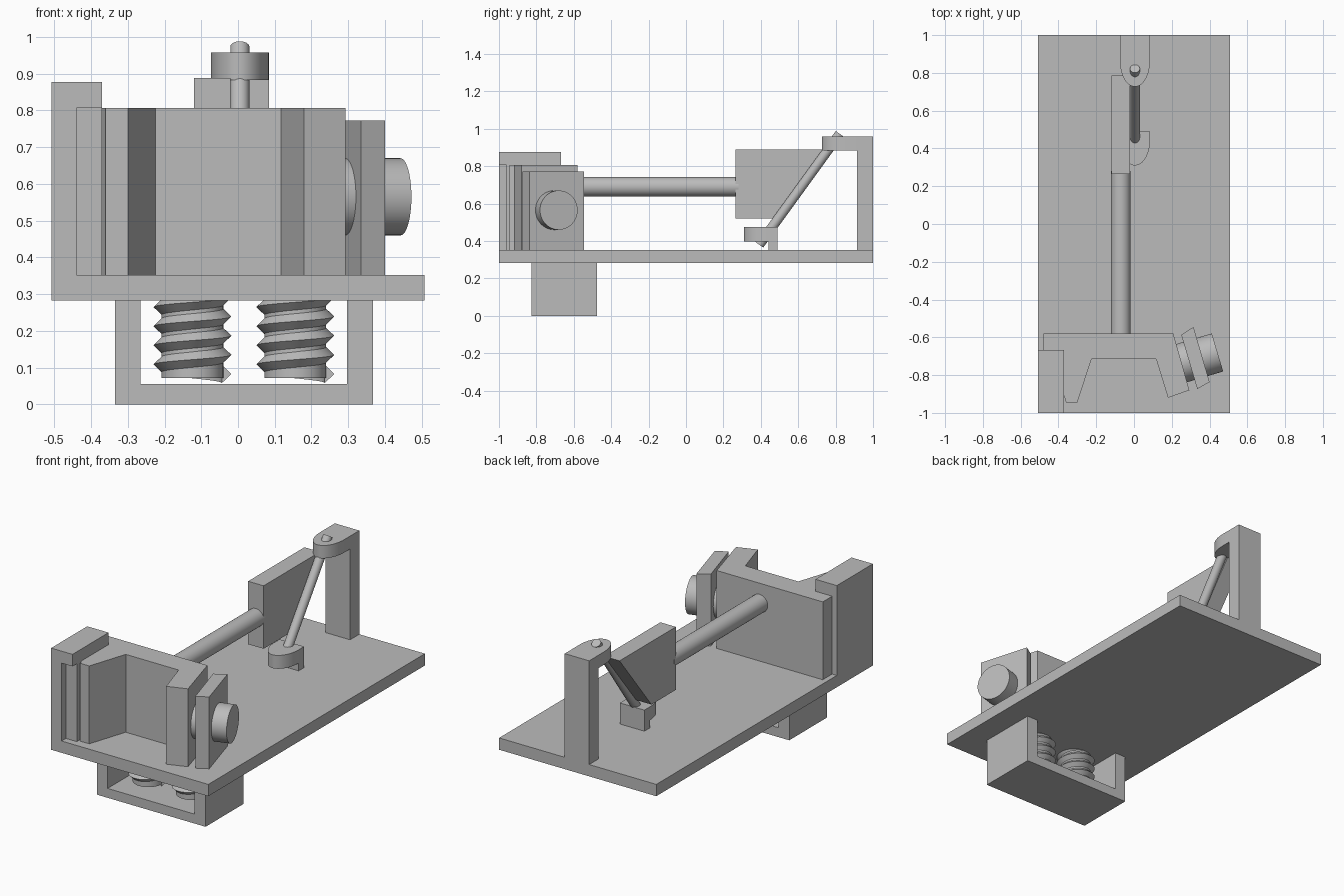
import bpy, bmesh, math
from mathutils import Vector

if "Cube" in bpy.data.objects:
    bpy.data.objects.remove(bpy.data.objects["Cube"], do_unlink=True)

grey = bpy.data.materials.new("plain grey")
grey.use_nodes = True
GREY = (0.5, 0.5, 0.5, 1)
grey.diffuse_color = GREY
grey.node_tree.nodes["Principled BSDF"].inputs["Base Color"].default_value = GREY


def finish(name, bm, smooth=False):
    bmesh.ops.recalc_face_normals(bm, faces=bm.faces)
    mesh = bpy.data.meshes.new(name)
    bm.to_mesh(mesh)
    bm.free()
    mesh.materials.append(grey)
    obj = bpy.data.objects.new(name, mesh)
    bpy.context.collection.objects.link(obj)
    if smooth:
        bpy.ops.object.select_all(action="DESELECT")
        obj.select_set(True)
        bpy.context.view_layer.objects.active = obj
        bpy.ops.object.shade_smooth_by_angle(angle=math.radians(35))
    return obj


def prism(name, outline, offset, smooth=False):
    """Extrude a closed 3D outline along an offset vector."""
    bm = bmesh.new()
    face = bm.faces.new([bm.verts.new(p) for p in outline])
    new = bmesh.ops.extrude_face_region(bm, geom=[face], use_keep_orig=True)["geom"]
    verts = [g for g in new if isinstance(g, bmesh.types.BMVert)]
    bmesh.ops.translate(bm, verts=verts, vec=offset)
    return finish(name, bm, smooth)


def upright(name, plan, z0, z1, smooth=False):
    return prism(name, [(x, y, z0) for x, y in plan], (0, 0, z1 - z0), smooth)


def box(name, x0, x1, y0, y1, z0, z1):
    return upright(name, [(x0, y0), (x1, y0), (x1, y1), (x0, y1)], z0, z1)


def rod(name, a, b, radius):
    a, b = Vector(a), Vector(b)
    bm = bmesh.new()
    bmesh.ops.create_cone(bm, cap_ends=True, segments=48, radius1=radius,
                          radius2=radius, depth=(b - a).length)
    turn = (b - a).to_track_quat("Z", "Y")
    for v in bm.verts:
        v.co = turn @ v.co + (a + b) / 2
    return finish(name, bm, True)


def rounded_tab(name, y_tip, y_round, y_back, z0, z1):
    """Flat lug with an elliptical nose toward the front."""
    arc = [math.pi * (1 + i / 24) for i in range(25)]
    plan = [(MID + HALF * math.cos(t), y_round + (y_round - y_tip) * math.sin(t))
            for t in arc]
    upright(name, plan + [(MID + HALF, y_back), (MID - HALF, y_back)], z0, z1, True)


def thread(name, cx, cy, z0, z1, pitch, inner, outer):
    """Pointed ridge swept up a right-handed helix."""
    bm = bmesh.new()
    steps = 36
    rings = []
    for i in range(int((z1 - z0) / pitch * steps) + 1):
        t = math.tau * i / steps
        z = z0 + pitch * i / steps
        rings.append([bm.verts.new((cx + r * math.cos(t), cy + r * math.sin(t), z + dz))
                      for r, dz in ((inner, -pitch * 0.48), (outer, 0), (inner, pitch * 0.48))])
    for a, b in zip(rings, rings[1:]):
        for j in range(3):
            k = (j + 1) % 3
            bm.faces.new((a[j], a[k], b[k], b[j]))
    bm.faces.new(rings[0])
    bm.faces.new(rings[-1])
    finish(name, bm, True)


# Base plate
box("base_plate", -0.508, 0.508, -1, 1, 0.283, 0.352)

# U-shaped bracket below
bracket = [(-0.335, 0.283), (-0.335, 0), (0.368, 0), (0.368, 0.283),
           (0.297, 0.283), (0.297, 0.055), (-0.265, 0.055), (-0.265, 0.283)]
prism("lower_bracket", [(x, -0.825, z) for x, z in bracket], (0, 0.35, 0))

# Threaded screws
for side, cx in (("right", -0.124), ("left", 0.156)):
    rod(side + "_screw_core", (cx, -0.65, 0.072), (cx, -0.65, 0.3), 0.084)
    thread(side + "_screw_thread", cx, -0.65, 0.083, 0.31, 0.052, 0.08, 0.106)

# Clamp body with two splayed arms
upright("clamp_body", [(-0.478, -0.58), (0.208, -0.58), (0.293, -0.88), (0.18, -0.92),
                       (0.117, -0.715), (-0.225, -0.715), (-0.30, -0.945),
                       (-0.36, -0.945), (-0.372, -0.9), (-0.372, -0.67),
                       (-0.478, -0.67)], 0.352, 0.807)

# Stepped side block
box("side_block", -0.508, -0.44, -1, -0.667, 0.352, 0.877)
box("side_block_cap", -0.44, -0.37, -1, -0.667, 0.807, 0.877)
box("side_block_filler", -0.44, -0.37, -0.96, -0.667, 0.352, 0.807)

# Angled jaw and knob
upright("jaw_plate", [(0.25, -0.587), (0.315, -0.545), (0.4, -0.837), (0.335, -0.873)],
        0.352, 0.772)
knob_end = Vector((0.442, -0.68, 0.565))
rod("knob", knob_end - 0.2 * Vector((0.958, 0.286, 0)), knob_end, 0.105)

# Push rod and slanted paddle
rod("push_rod", (-0.07, -0.6, 0.69), (-0.07, 0.28, 0.69), 0.052)
prism("paddle", [(-0.12, y, z) for y, z in
                 ((0.265, 0.52), (0.49, 0.52), (0.785, 0.888), (0.265, 0.888))],
      (0.1, 0, 0))

# Rear post, lugs and diagonal pin
MID, HALF = 0.005, 0.079
box("rear_post", MID - HALF, MID + HALF, 0.915, 1, 0.352, 0.958)
rounded_tab("upper_lug", 0.727, 0.86, 0.915, 0.883, 0.958)
box("lower_post", MID - HALF, MID + HALF, 0.44, 0.49, 0.352, 0.398)
rounded_tab("lower_lug", 0.31, 0.44, 0.49, 0.397, 0.475)
rod("diagonal_pin", (MID, 0.392, 0.38), (MID, 0.822, 0.973), 0.026)
